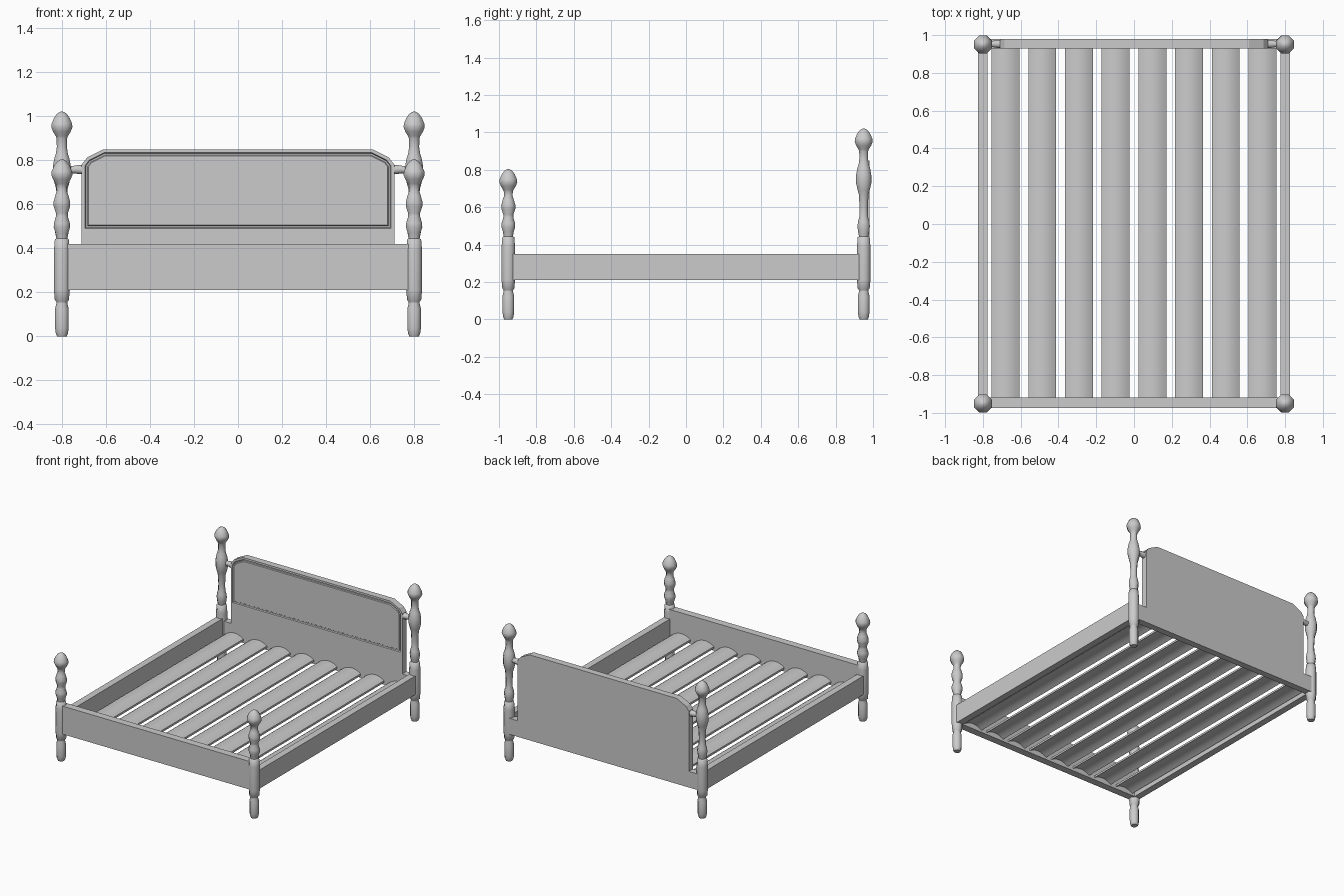
import bpy, bmesh, math
from mathutils import Vector

if "Cube" in bpy.data.objects:
    bpy.data.objects.remove(bpy.data.objects["Cube"])

def finish(bm, name, smooth=None):
    bmesh.ops.recalc_face_normals(bm, faces=bm.faces[:])
    me = bpy.data.meshes.new(name)
    bm.to_mesh(me)
    bm.free()
    ob = bpy.data.objects.new(name, me)
    bpy.context.collection.objects.link(ob)
    if smooth:
        bpy.ops.object.select_all(action='DESELECT')
        ob.select_set(True)
        bpy.context.view_layer.objects.active = ob
        bpy.ops.object.shade_smooth_by_angle(angle=math.radians(smooth))
    return ob

def box(name, x0, x1, y0, y1, z0, z1):
    bm = bmesh.new()
    bmesh.ops.create_cube(bm, size=1)
    for v in bm.verts:
        v.co = ((x0 + x1) / 2 + v.co.x * (x1 - x0),
                (y0 + y1) / 2 + v.co.y * (y1 - y0),
                (z0 + z1) / 2 + v.co.z * (z1 - z0))
    return finish(bm, name)

def turned(name, profile, origin, axis='Z', sides=8):
    """Turned part: profile is (half width across flats, distance along axis)."""
    bm = bmesh.new()
    rings = []
    for r, h in profile:
        ring = []
        for i in range(sides):
            a = 2 * math.pi * (i + 0.5) / sides
            c = r / math.cos(math.pi / sides)
            p = Vector((c * math.cos(a), c * math.sin(a), h))
            if axis == 'X':
                p = Vector((p.z, p.x, p.y))
            ring.append(bm.verts.new(p + Vector(origin)))
        rings.append(ring)
    for a, b in zip(rings, rings[1:]):
        for i in range(sides):
            j = (i + 1) % sides
            bm.faces.new((a[i], a[j], b[j], b[i]))
    bm.faces.new(rings[0])
    bm.faces.new(rings[-1])
    return finish(bm, name, 50)

# Turned post profiles
lower = [(.022, 0), (.028, .015), (.031, .04), (.031, .125), (.025, .15),
         (.025, .157), (.032, .165), (.036, .21), (.036, .39), (.032, .44),
         (.025, .445)]
finial = [(.024, -.055), (.028, -.045), (.040, -.025), (.048, -.005),
          (.046, .012), (.035, .038), (.022, .056), (.010, .064), (.003, .066)]
front_profile = lower + [(.029, .47), (.037, .495), (.036, .515), (.027, .545),
    (.027, .56), (.037, .59), (.038, .61), (.030, .64), (.023, .66)] + \
    [(r, h + .738) for r, h in finial]
back_profile = lower + [(.031, .475), (.033, .50), (.030, .525), (.023, .55),
    (.022, .60), (.026, .67), (.032, .69), (.041, .73), (.041, .77), (.034, .81),
    (.027, .83), (.023, .86)] + [(r, h + .955) for r, h in finial]

# Posts, side rails and headboard dowels, left and right
for s, side in ((-1, "left"), (1, "right")):
    turned("front_post_" + side, front_profile, (s * .8, -.95, 0))
    turned("back_post_" + side, back_profile, (s * .8, .95, 0))
    box("side_rail_" + side, s * .8 - .025, s * .8 + .025, -.93, .93, .21, .35)
    turned("headboard_dowel_" + side,
           [(.021, s * .70), (.021, s * .72), (.017, s * .745), (.017, s * .79)],
           (0, .953, .758), 'X')

# Footboard
box("footboard", -.785, .785, -.973, -.918, .21, .42)

# Headboard: wide base, clipped upper corners, grooved panel on the front
bm = bmesh.new()
half = [(.71, .33), (.71, .475), (.71, .78), (.685, .813), (.61, .85)]
R = [bm.verts.new((x, .93, z)) for x, z in half]
L = [bm.verts.new((-x, .93, z)) for x, z in half]
base = [bm.verts.new((x, .93, z)) for x, z in
        ((-.785, .33), (-.785, .21), (.785, .21), (.785, .33))]
bm.faces.new(base + [R[0], R[1], L[1], L[0]])
upper = bm.faces.new(R[1:] + L[:0:-1])
ext = bmesh.ops.extrude_face_region(bm, geom=bm.faces[:], use_keep_orig=True)
for v in ext['geom']:
    if isinstance(v, bmesh.types.BMVert):
        v.co.y = .98
bmesh.ops.recalc_face_normals(bm, faces=bm.faces[:])
for width, depth in ((.015, 0), (.004, -.008), (.007, 0), (.004, .006)):
    bmesh.ops.inset_region(bm, faces=[upper], thickness=width, depth=depth,
                           use_even_offset=True)
finish(bm, "headboard")

# Arched slats
n = 8
for k in range(8):
    cx = -.68 + k * 1.36 / 7
    bm = bmesh.new()
    ts = [-1 + 2 * i / n for i in range(n + 1)]
    top = [(cx + .074 * t, .265 - .025 * t * t) for t in ts]
    section = top + [(x, z - .015) for x, z in reversed(top)]
    a = [bm.verts.new((x, -.92, z)) for x, z in section]
    b = [bm.verts.new((x, .932, z)) for x, z in section]
    m = len(section)
    for i in range(m):
        j = (i + 1) % m
        bm.faces.new((a[i], a[j], b[j], b[i]))
    bm.faces.new(a)
    bm.faces.new(b)
    finish(bm, "slat_%d" % (k + 1), 35)
